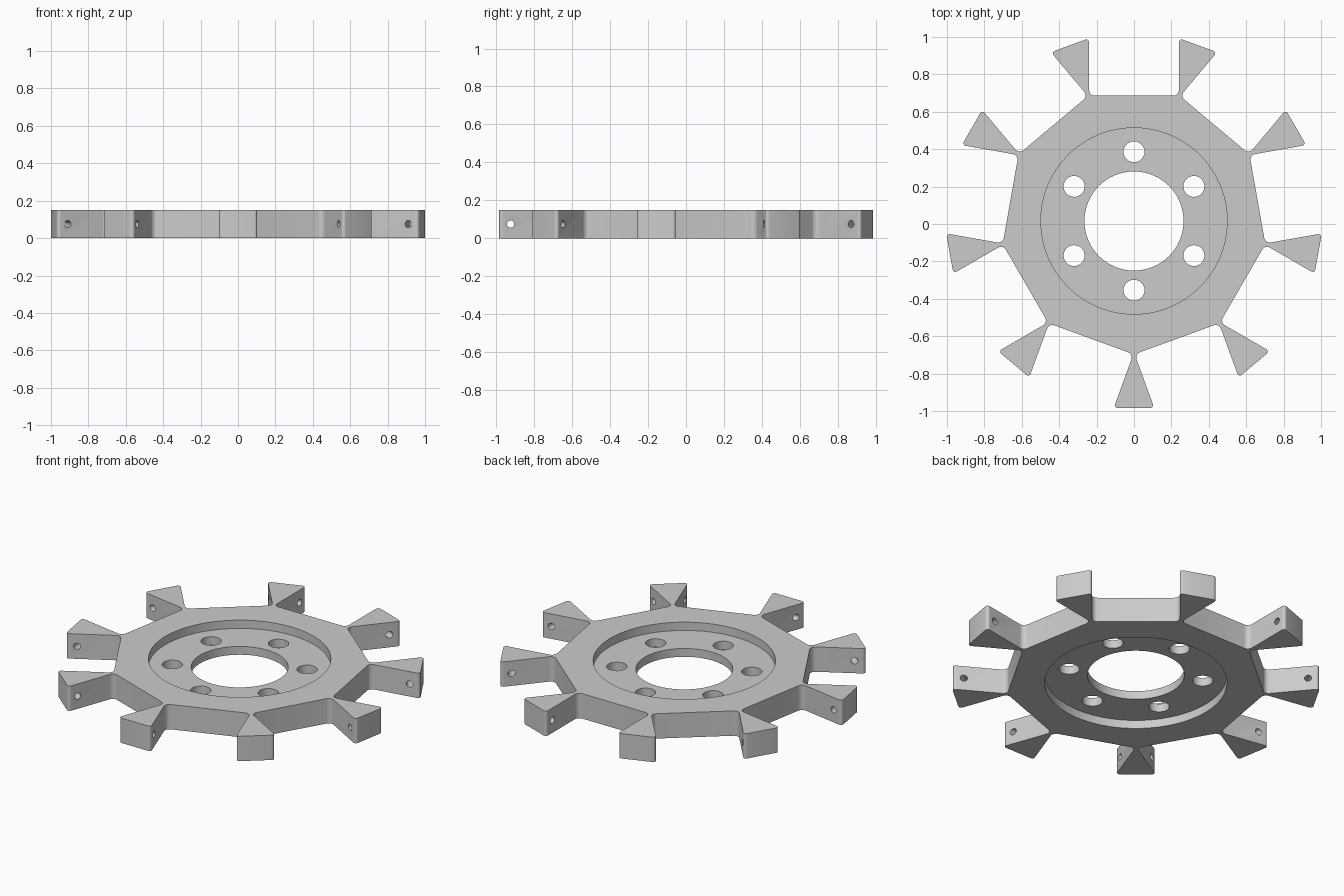
import bpy, bmesh, math
from mathutils import Vector, Matrix

if "Cube" in bpy.data.objects:
    bpy.data.objects.remove(bpy.data.objects["Cube"], do_unlink=True)

SPOKES = 9
HEIGHT = 0.15
RECESS = 0.05            # depth of the round recess on each side
CENTRE = Vector((0, 0.016, 0))

grey = bpy.data.materials.new("plain grey")
grey.use_nodes = True
grey.diffuse_color = (0.6, 0.6, 0.6, 1)
grey.node_tree.nodes["Principled BSDF"].inputs["Base Color"].default_value = (0.6, 0.6, 0.6, 1)


def make_object(name, bm):
    bmesh.ops.recalc_face_normals(bm, faces=bm.faces)
    mesh = bpy.data.meshes.new(name)
    bm.to_mesh(mesh)
    bm.free()
    mesh.materials.append(grey)
    obj = bpy.data.objects.new(name, mesh)
    bpy.context.collection.objects.link(obj)
    return obj


def rounded(corners, steps=6):
    """Replace each (point, radius) corner with an arc."""
    out = []
    for i, (p, r) in enumerate(corners):
        a = (corners[i - 1][0] - p).normalized()
        b = (corners[(i + 1) % len(corners)][0] - p).normalized()
        half = a.angle(b) / 2
        mid = p + (a + b).normalized() * (r / math.sin(half))
        start = p + a * (r / math.tan(half)) - mid
        end = p + b * (r / math.tan(half)) - mid
        sweep = math.atan2(start.x * end.y - start.y * end.x, start.dot(end))
        out += [mid + Matrix.Rotation(sweep * s / steps, 2) @ start for s in range(steps + 1)]
    return out


def cylinder(bm, radius, depth, matrix, segments=32):
    bmesh.ops.create_cone(bm, cap_ends=True, segments=segments, radius1=radius,
                          radius2=radius, depth=depth, matrix=matrix)


def cut(target, bm, name):
    cutter = make_object(name, bm)
    cutter.hide_render = True
    mod = target.modifiers.new(name, 'BOOLEAN')
    mod.operation, mod.solver, mod.object = 'DIFFERENCE', 'EXACT', cutter
    bpy.context.view_layer.objects.active = target
    bpy.ops.object.modifier_apply(modifier=mod.name)
    bpy.data.objects.remove(cutter, do_unlink=True)


# Outline: nine square-bottomed slots leave nine flared spokes between them
slot = [((0.977, -0.24), 0.015), ((0.67, -0.24), 0.03),
        ((0.67, 0.24), 0.03), ((0.977, 0.24), 0.015)]
corners = []
for k in range(SPOKES):
    turn = Matrix.Rotation(math.radians(90 + 40 * k), 2)
    corners += [(turn @ Vector(p), r) for p, r in slot]

bm = bmesh.new()
face = bm.faces.new([bm.verts.new((p.x, p.y, 0)) for p in rounded(corners)])
new = bmesh.ops.extrude_face_region(bm, geom=[face])["geom"]
bmesh.ops.translate(bm, vec=(0, 0, HEIGHT),
                    verts=[v for v in new if isinstance(v, bmesh.types.BMVert)])
wheel = make_object("spoked_wheel", bm)

# Round recesses, top and bottom
bm = bmesh.new()
for z in (HEIGHT, 0):
    cylinder(bm, 0.498, 2 * RECESS, Matrix.Translation((0, 0, z)), 96)
bmesh.ops.translate(bm, verts=bm.verts, vec=(0, 0, 0))
cut(wheel, bm, "recess_cutter")

# Central bore and six bolt holes
bm = bmesh.new()
cylinder(bm, 0.265, 0.5, Matrix.Translation((0, 0, HEIGHT / 2)), 64)
for k in range(6):
    a = math.radians(30 + 60 * k)
    cylinder(bm, 0.056, 0.5,
             Matrix.Translation((0.37 * math.cos(a), 0.37 * math.sin(a), HEIGHT / 2)))
cut(wheel, bm, "bore_cutter")

# Small cross hole through every spoke
bm = bmesh.new()
for k in range(SPOKES):
    place = (Matrix.Rotation(math.radians(-90 + 40 * k), 4, 'Z')
             @ Matrix.Translation((0.94, 0, HEIGHT / 2))
             @ Matrix.Rotation(math.pi / 2, 4, 'X'))
    cylinder(bm, 0.019, 0.3, place, 20)
cut(wheel, bm, "pin_hole_cutter")

# Place the wheel and smooth the rounded walls
wheel.data.transform(Matrix.Translation(CENTRE))
bpy.ops.object.select_all(action='DESELECT')
wheel.select_set(True)
bpy.context.view_layer.objects.active = wheel
bpy.ops.object.shade_smooth_by_angle(angle=math.radians(30))
